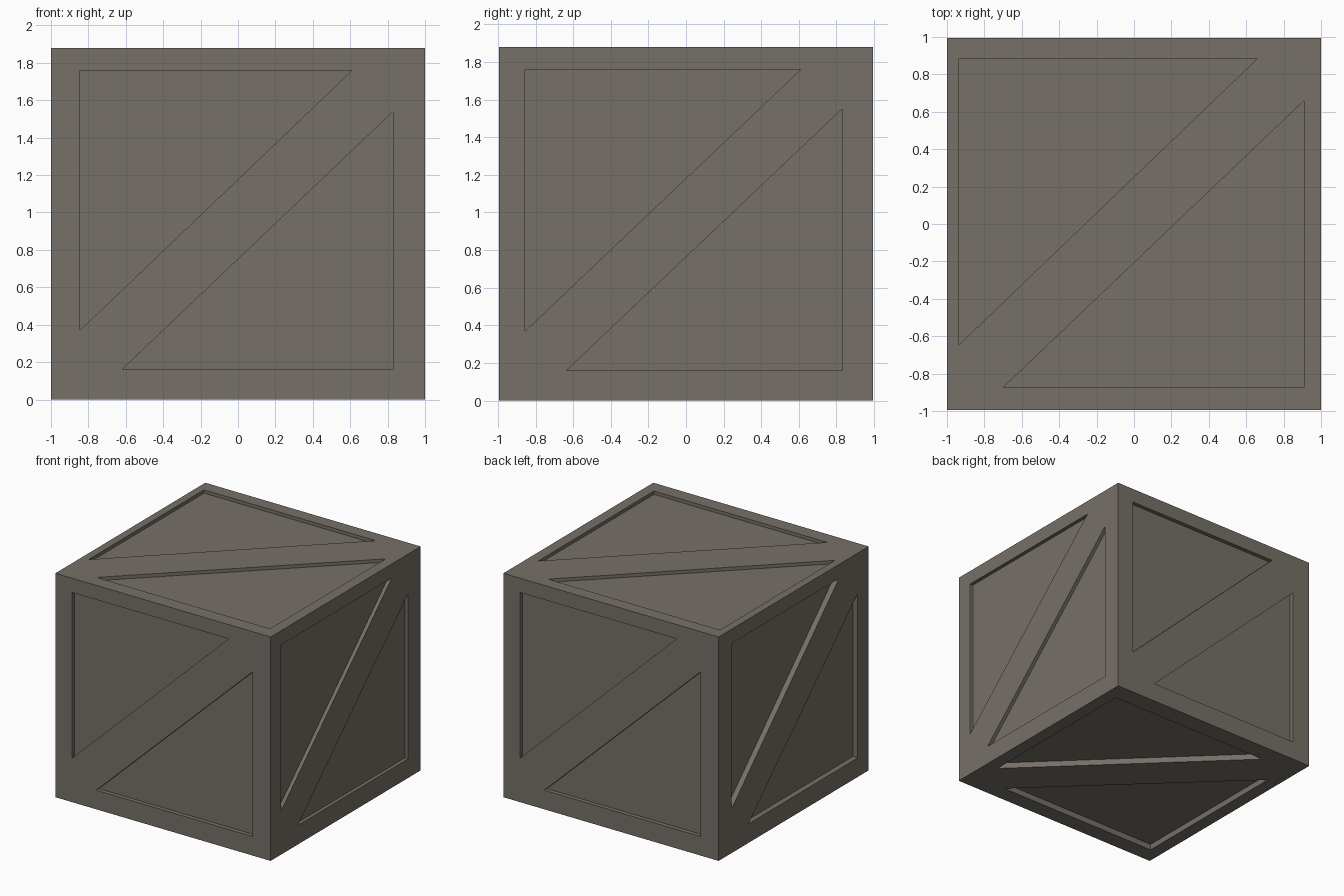
import bpy
import bmesh
from mathutils import Vector

cube = bpy.data.objects.get("Cube")
if cube:
    bpy.data.objects.remove(cube, do_unlink=True)

HALF = Vector((1.0, 0.995, 0.94))
CENTRE = Vector((0, 0, HALF.z))
X, Y, Z = Vector((1, 0, 0)), Vector((0, 1, 0)), Vector((0, 0, 1))

# One flat colour for the whole crate
taupe = bpy.data.materials.new("taupe_grey")
taupe.use_nodes = True
colour = (0.18, 0.16, 0.137, 1)
taupe.diffuse_color = colour
taupe.node_tree.nodes["Principled BSDF"].inputs["Base Color"].default_value = colour


def make_object(name, bm):
    bmesh.ops.recalc_face_normals(bm, faces=bm.faces)
    mesh = bpy.data.meshes.new(name)
    bm.to_mesh(mesh)
    bm.free()
    mesh.materials.append(taupe)
    obj = bpy.data.objects.new(name, mesh)
    bpy.context.scene.collection.objects.link(obj)
    return obj


def add_prism(bm, points, u, v, depth):
    """Triangular prism sunk into the side spanned by u and v."""
    n = u.cross(v)
    reach = abs(n.dot(HALF))
    base = [bm.verts.new(CENTRE + u * a + v * b + n * (reach - depth)) for a, b in points]
    face = bm.faces.new(base)
    grown = bmesh.ops.extrude_face_region(bm, geom=[face])["geom"]
    top = [g for g in grown if isinstance(g, bmesh.types.BMVert)]
    bmesh.ops.translate(bm, verts=top, vec=n * (depth + 0.1))


def add_panels(bm, u, v, depth, upper, lower):
    """Upper-left and lower-right recesses, each given as corner and two tips."""
    for cu, cv, tip_u, tip_v in (upper, lower):
        add_prism(bm, [(cu, cv), (tip_u, cv), (cu, tip_v)], u, v, depth)


# Crate body
bm = bmesh.new()
bmesh.ops.create_cube(bm, size=2)
for vert in bm.verts:
    vert.co = vert.co * HALF + CENTRE
body = make_object("crate_body", bm)

# Recessed triangles, leaving a frame and a diagonal brace on every side
bm = bmesh.new()
wall = ((-0.845, 0.82, 0.61, -0.57), (0.83, -0.78, -0.62, 0.60))
add_panels(bm, X, Z, 0.035, *wall)
add_panels(bm, -X, Z, 0.035, *wall)
add_panels(bm, Y, Z, 0.03, (-0.855, 0.82, 0.61, -0.57), (0.83, -0.78, -0.635, 0.61))
add_panels(bm, -Y, Z, 0.045, (-0.825, 0.82, 0.60, -0.57), (0.85, -0.78, -0.60, 0.60))
add_panels(bm, X, Y, 0.028, (-0.935, 0.885, 0.66, -0.645), (0.91, -0.875, -0.70, 0.66))
add_panels(bm, X, -Y, 0.05, (-0.89, 0.855, 0.64, -0.61), (0.89, -0.835, -0.64, 0.645))
cutter = make_object("panel_cutter", bm)
cutter.hide_render = True

# Cut the recesses and drop the helper
cut = body.modifiers.new("panel_recesses", "BOOLEAN")
cut.operation = "DIFFERENCE"
cut.solver = "EXACT"
cut.object = cutter
bpy.context.view_layer.objects.active = body
body.select_set(True)
bpy.ops.object.modifier_apply(modifier=cut.name)
bpy.data.objects.remove(cutter, do_unlink=True)
